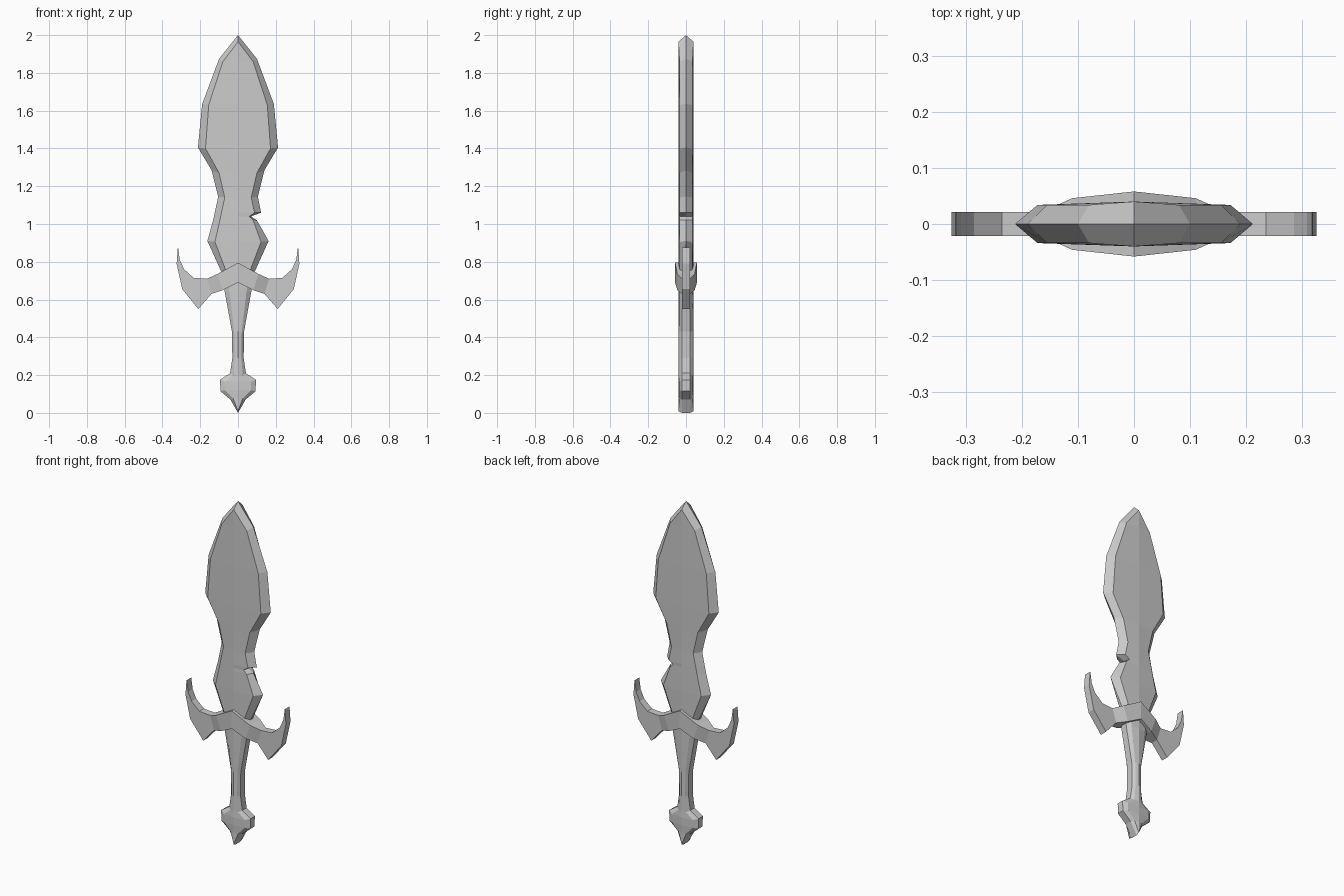
import bpy, bmesh


def finish(name, bm):
    bmesh.ops.remove_doubles(bm, verts=bm.verts, dist=0.0005)
    bmesh.ops.dissolve_degenerate(bm, edges=bm.edges, dist=0.0003)
    bmesh.ops.recalc_face_normals(bm, faces=bm.faces)
    me = bpy.data.meshes.new(name)
    bm.to_mesh(me)
    bm.free()
    ob = bpy.data.objects.new(name, me)
    bpy.context.collection.objects.link(ob)
    return ob


def strip(bm, rows, closed=False):
    """Skin consecutive rows of points with quads."""
    vs = [[bm.verts.new(p) for p in r] for r in rows]
    n = len(vs[0])
    for a, b in zip(vs, vs[1:]):
        for i in range(n if closed else n - 1):
            j = (i + 1) % n
            bm.faces.new((a[i], a[j], b[j], b[i]))
    return vs


def half(bm, rows, s):
    """One side of the body: ridge, bevel line, rim, bevel line, ridge."""
    out = []
    for xo, zo, xi, zi, h in rows:
        yi = 0.034 if xi > 0 else 0.04
        out.append([(0, -0.04, zi), (s * xi, -yi, zi), (s * xo, -h, zo),
                    (s * xo, h, zo), (s * xi, yi, zi), (0, 0.04, zi)])
    strip(bm, out)


# Profile rows: rim x, rim z, bevel x, bevel z, rim half thickness
upper = [(0, 2.0, 0, 1.965, 0), (0.10, 1.875, 0.08, 1.86, 0),
         (0.19, 1.635, 0.155, 1.63, 0), (0.212, 1.405, 0.172, 1.40, 0),
         (0.14, 1.285, 0.10, 1.27, 0), (0.105, 1.145, 0.07, 1.14, 0)]
notched = [(0.122, 1.06, 0.088, 1.06, 0), (0.068, 1.04, 0.06, 1.04, 0),
           (0.10, 1.02, 0.08, 1.02, 0)]
plain = [(0.123, 1.06, 0.088, 1.06, 0), (0.127, 1.04, 0.092, 1.04, 0),
         (0.132, 1.02, 0.096, 1.02, 0)]
lower = [(0.162, 0.91, 0.122, 0.905, 0), (0.085, 0.74, 0.055, 0.73, 0.01)]
grip = [(0.085, 0.74, 0.055, 0.73, 0.01), (0.07, 0.64, 0.045, 0.64, 0.02),
        (0.032, 0.43, 0.02, 0.43, 0.02), (0.03, 0.29, 0.018, 0.29, 0.02),
        (0.042, 0.21, 0.025, 0.20, 0.02), (0.095, 0.175, 0.068, 0.165, 0.02),
        (0.093, 0.115, 0.068, 0.12, 0.02), (0.04, 0.07, 0.025, 0.075, 0.02),
        (0, 0.0, 0, 0.008, 0.02)]

# Blade with a nick on the right edge
bm = bmesh.new()
half(bm, upper + notched + lower, 1)
half(bm, upper + plain + lower, -1)
finish("blade", bm)

# Grip and pommel
bm = bmesh.new()
half(bm, grip, 1)
half(bm, grip, -1)
finish("grip_and_pommel", bm)

# Crossguard columns: top x, top z, bottom x, bottom z, half thickness
cols = [(0, 0.795, 0, 0.69, 0.058), (0.11, 0.735, 0.08, 0.65, 0.046),
        (0.165, 0.71, 0.14, 0.63, 0.021), (0.235, 0.715, 0.21, 0.55, 0.021),
        (0.285, 0.76, 0.295, 0.655, 0.021), (0.308, 0.81, 0.325, 0.79, 0.021),
        (0.317, 0.875, 0.319, 0.87, 0.021)]
full = [(-a, b, -c, d, h) for a, b, c, d, h in cols[:0:-1]] + cols
bm = bmesh.new()
vs = strip(bm, [[(a, -h, b), (c, -h, d), (c, h, d), (a, h, b)]
                for a, b, c, d, h in full], closed=True)
bm.faces.new(vs[0])
bm.faces.new(vs[-1])
finish("crossguard", bm)
